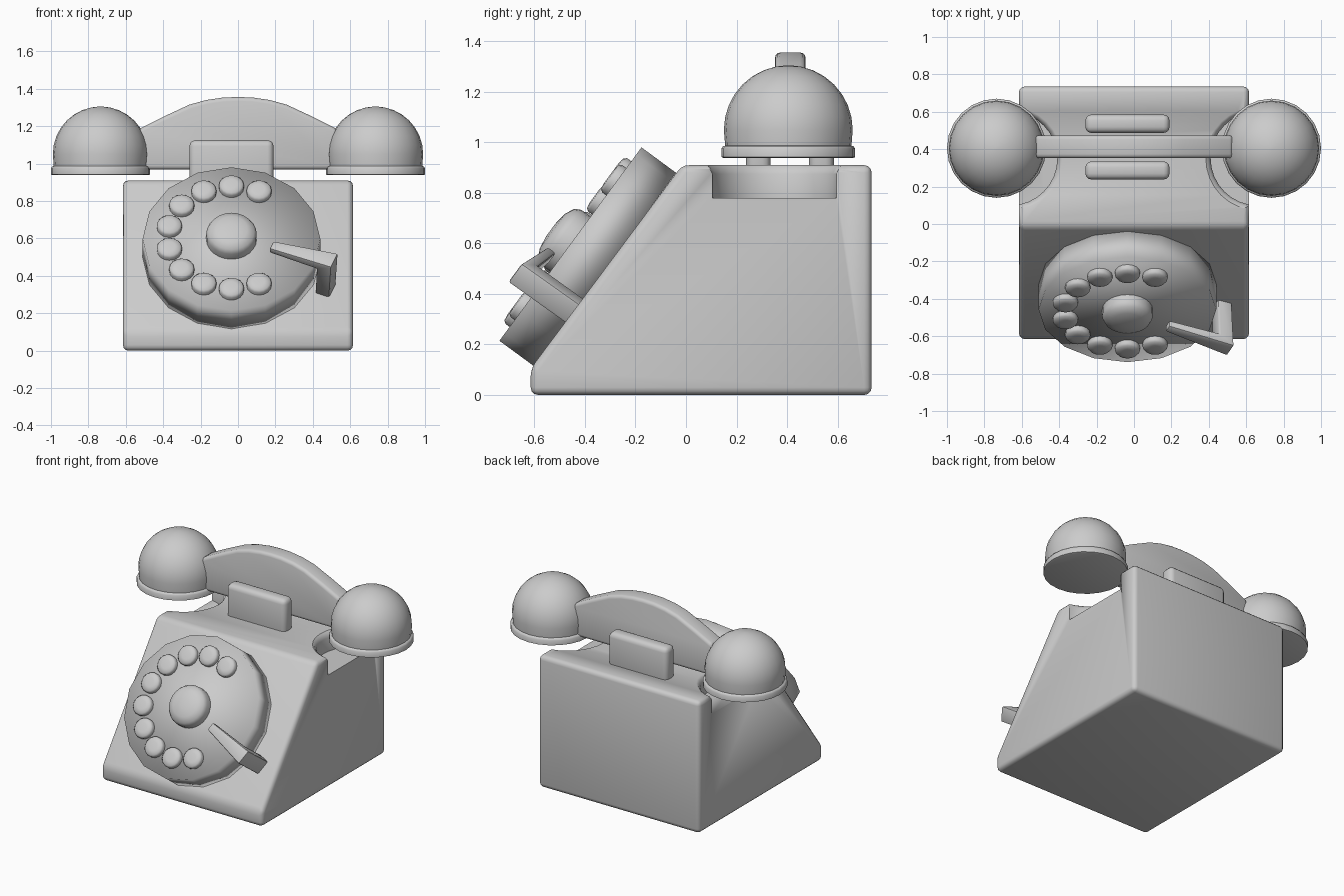
import bpy, bmesh
from math import cos, sin, pi, radians
from mathutils import Matrix, Vector

if "Cube" in bpy.data.objects:
    bpy.data.objects.remove(bpy.data.objects["Cube"])


def make(name, bm, matrix=Matrix(), angle=35, bevel=0, segments=3):
    """Turn a bmesh into an object with optional bevel and smooth shading."""
    bmesh.ops.recalc_face_normals(bm, faces=bm.faces)
    bm.transform(matrix)
    mesh = bpy.data.meshes.new(name)
    bm.to_mesh(mesh)
    bm.free()
    ob = bpy.data.objects.new(name, mesh)
    bpy.context.collection.objects.link(ob)
    bpy.ops.object.select_all(action='DESELECT')
    ob.select_set(True)
    bpy.context.view_layer.objects.active = ob
    if bevel:
        m = ob.modifiers.new("bevel", 'BEVEL')
        m.width, m.segments = bevel, segments
        m.limit_method, m.angle_limit = 'ANGLE', radians(30)
        bpy.ops.object.modifier_apply(modifier=m.name)
    bpy.ops.object.shade_smooth_by_angle(angle=radians(angle))
    return ob


def prism(points, depth):
    """Closed polygon of 3D points swept along a vector."""
    bm = bmesh.new()
    face = bm.faces.new([bm.verts.new(p) for p in points])
    ext = bmesh.ops.extrude_face_region(bm, geom=[face])
    bmesh.ops.translate(bm, vec=depth, verts=[v for v in ext['geom'] if isinstance(v, bmesh.types.BMVert)])
    return bm


def lathe(profile, sides):
    """Spin a (radius, height) profile around z, capping both ends."""
    bm = bmesh.new()
    rings = [[bm.verts.new((r * sin(2 * pi * i / sides), r * cos(2 * pi * i / sides), h))
              for i in range(sides)] for r, h in profile]
    for a, b in zip(rings, rings[1:]):
        for i in range(sides):
            j = (i + 1) % sides
            bm.faces.new((a[i], a[j], b[j], b[i]))
    bm.faces.new(rings[0])
    bm.faces.new(rings[-1])
    return bm


def box(x0, x1, y0, y1, z0, z1):
    return prism([(x0, y0, z0), (x1, y0, z0), (x1, y1, z0), (x0, y1, z0)], Vector((0, 0, z1 - z0)))


# Wedge-shaped body with rounded edges
side = [(-0.615, 0), (0.735, 0), (0.735, 0.91), (-0.015, 0.91), (-0.615, 0.105)]
body = make("body", prism([(-0.615, y, z) for y, z in side], Vector((1.23, 0, 0))), bevel=0.03)

# Round hollows under the ear cups
for s in (-1, 1):
    cutter = make("hollow_cutter", lathe([(0.25, 0.78), (0.25, 0.875), (0.262, 0.9), (0.29, 0.92), (0.29, 1.1)], 32),
                  Matrix.Translation((s * 0.66, 0.35, 0)))
    cutter.hide_render = True
    bpy.context.view_layer.objects.active = body
    m = body.modifiers.new("hollow", 'BOOLEAN')
    m.operation, m.object, m.solver = 'DIFFERENCE', cutter, 'EXACT'
    bpy.ops.object.modifier_apply(modifier=m.name)
    bpy.data.objects.remove(cutter)

# Dial frame: origin at the centre of the dial face, local z pointing out
dial = Matrix.Translation((-0.035, -0.4575, 0.5975)) @ Matrix.Rotation(radians(53.7), 4, 'X')
make("dial", lathe([(0.475, -0.17), (0.475, 0)], 16), dial, angle=180)
make("dial_hub", lathe([(0.135, -0.02), (0.135, 0.045), (0.122, 0.07), (0.085, 0.088), (0.03, 0.096)], 24),
     dial, angle=80)

# Ten finger buttons spaced at fourteenths of a turn
for k in range(10):
    a = 2 * pi * (k + 2.5) / 14
    make(f"finger_button_{k}", lathe([(0.067, -0.02), (0.067, 0.02), (0.058, 0.032), (0.03, 0.036)], 16),
         dial @ Matrix.Translation((0.34 * cos(a), 0.34 * sin(a), 0)), angle=50)

# Bent finger stop, narrower at its tip
stop = prism([(r, -0.05, n) for r, n in
              [(0.23, 0.025), (0.23, 0.065), (0.595, 0.11), (0.58, -0.24), (0.50, -0.24), (0.51, 0.05)]],
             Vector((0, 0.1, 0)))
for v in stop.verts:
    if v.co.x < 0.3:
        v.co.y *= 0.55
make("finger_stop", stop, dial @ Matrix.Rotation(radians(-22), 4, 'Z'), bevel=0.01, segments=2)

# Cradle plates in front of and behind the handle
for name, y0, y1 in (("front_cradle", 0.238, 0.335), ("back_cradle", 0.487, 0.585)):
    make(name, box(-0.26, 0.19, y0, y1, 0.85, 1.125), bevel=0.032)

# Arched handle
arch = [(0.53, 1.185), (0.4, 1.25), (0.26, 1.315), (0.17, 1.34), (0.08, 1.353)]
outline = [(-0.53, 0.968), (0.53, 0.968)] + arch + [(0, 1.356)] + [(-x, z) for x, z in reversed(arch)]
make("handle", prism([(x, 0.352, z) for x, z in outline], Vector((0, 0.122, 0))), bevel=0.022)

# Domed ear cups with a flat rim below
dome = [(0.255 * cos(a), 1.05 + 0.255 * sin(a)) for a in [radians(11.25 * i) for i in range(8)]]
cup = [(0.255, 0.938), (0.265, 0.942), (0.265, 0.975), (0.258, 0.985), (0.25, 0.987)] + dome + [(0.01, 1.305)]
for name, s in (("left_cup", -1), ("right_cup", 1)):
    make(name, lathe(cup, 24), Matrix.Translation((s * 0.735, 0.405, 0)), angle=50)
